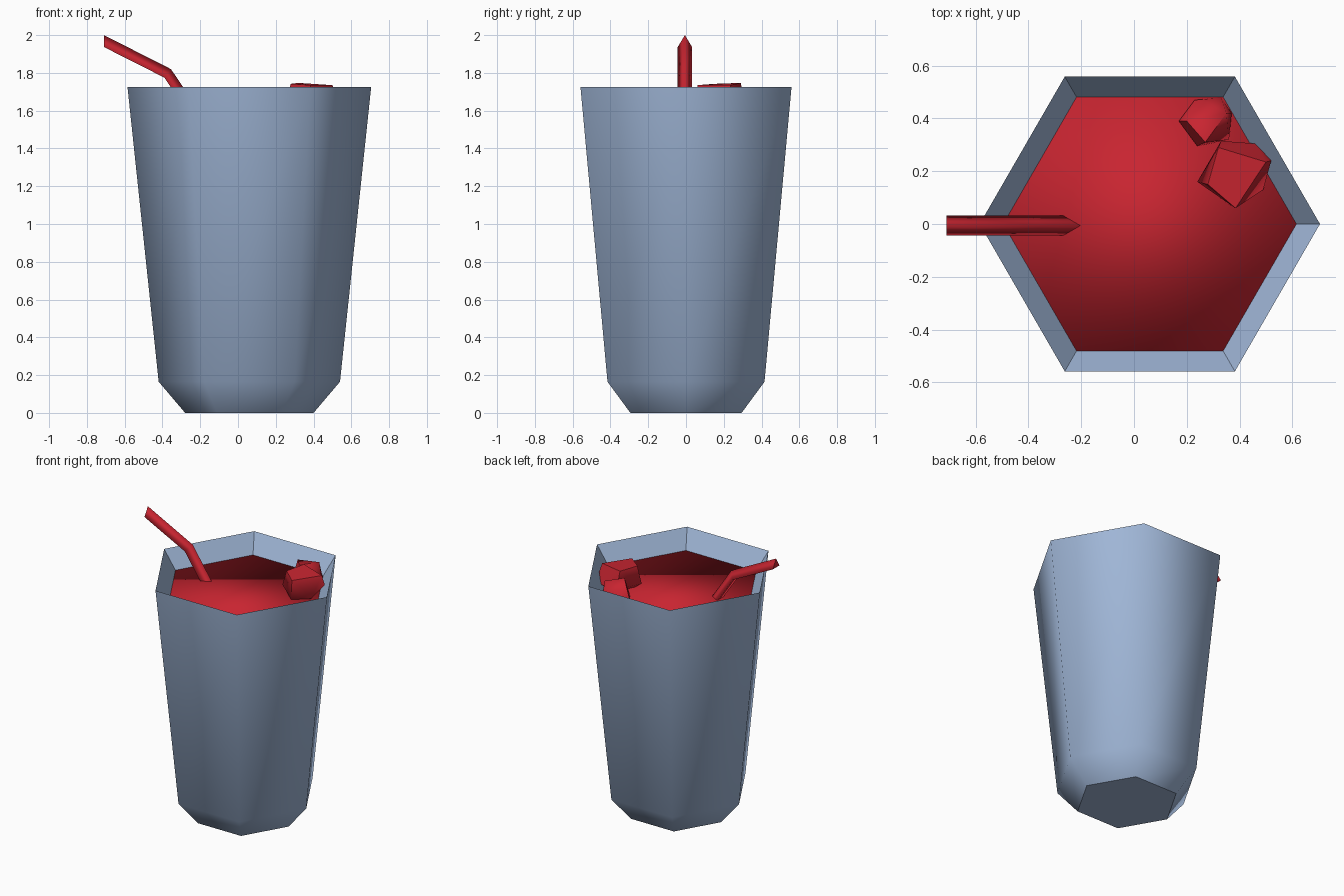
import bpy, bmesh, math

if "Cube" in bpy.data.objects:
    bpy.data.objects.remove(bpy.data.objects["Cube"])

CX = 0.06  # cup axis


def material(name, rgb):
    m = bpy.data.materials.new(name)
    m.diffuse_color = (*rgb, 1)
    m.use_nodes = True
    m.node_tree.nodes["Principled BSDF"].inputs["Base Color"].default_value = m.diffuse_color
    return m


glass = material("pale_blue", (0.35, 0.47, 0.68))
red = material("red", (0.58, 0.018, 0.03))


def finish(name, bm, mat):
    bmesh.ops.recalc_face_normals(bm, faces=bm.faces)
    mesh = bpy.data.meshes.new(name)
    bm.to_mesh(mesh)
    bm.free()
    mesh.materials.append(mat)
    ob = bpy.data.objects.new(name, mesh)
    bpy.context.collection.objects.link(ob)
    return ob


def loft(name, rings, mat, smooth_upto):
    """Skin a list of point rings; the first smooth_upto bands are smooth."""
    bm = bmesh.new()
    rows = [[bm.verts.new(p) for p in ring] for ring in rings]
    n = len(rows[0])
    for k, (a, b) in enumerate(zip(rows, rows[1:])):
        for i in range(n):
            j = (i + 1) % n
            bm.faces.new((a[i], a[j], b[j], b[i])).smooth = k < smooth_upto
    bm.faces.new(rows[0][::-1])
    bm.faces.new(rows[-1])
    return finish(name, bm, mat)


def hexagon(r, z):
    return [(CX + r * math.cos(i * math.pi / 3), r * math.sin(i * math.pi / 3), z)
            for i in range(6)]


def chunk(name, points):
    bm = bmesh.new()
    for p in points:
        bm.verts.new(p)
    bmesh.ops.convex_hull(bm, input=bm.verts)
    for f in bm.faces:
        f.smooth = True
    ob = finish(name, bm, red)
    ob.data.set_sharp_from_angle(angle=math.radians(60))


# Cup: outer wall up to the rim, then down the inside
cup_profile = [(0.34, 0), (0.48, 0.165), (0.645, 1.725), (0.555, 1.595), (0.42, 0.2)]
loft("cup", [hexagon(r, z) for r, z in cup_profile], glass, 2)

# Drink filling the cup
drink = loft("drink", [hexagon(0.41, 0.21), hexagon(0.557, 1.596)], red, 1)
for f in drink.data.polygons:
    f.use_smooth = True

# Bent triangular straw: (ridge x, ridge z, base x, base z) at each station
stations = [(0.2, 1.0, 0.135, 1.0), (-0.355, 1.82, -0.39, 1.775), (-0.71, 2.0, -0.71, 1.937)]
loft("straw", [[(rx, -0.006, rz), (bx, 0.032, bz), (bx, -0.044, bz)]
               for rx, rz, bx, bz in stations], red, 2)

# Ice cubes poking out of the drink
chunk("large_ice_cube", [
    (0.28, 0.15, 1.742), (0.32, 0.29, 1.747), (0.50, 0.235, 1.735), (0.385, 0.06, 1.735),
    (0.24, 0.16, 1.63), (0.375, 0.065, 1.595), (0.49, 0.13, 1.61), (0.52, 0.24, 1.67),
    (0.46, 0.305, 1.62), (0.33, 0.315, 1.62), (0.39, 0.19, 1.52)])
chunk("small_ice_cube", [
    (0.20, 0.39, 1.71), (0.35, 0.42, 1.72), (0.27, 0.31, 1.72), (0.28, 0.46, 1.67),
    (0.17, 0.39, 1.61), (0.23, 0.47, 1.61), (0.33, 0.48, 1.60), (0.37, 0.42, 1.61),
    (0.36, 0.32, 1.62), (0.24, 0.295, 1.61), (0.27, 0.39, 1.54)])
